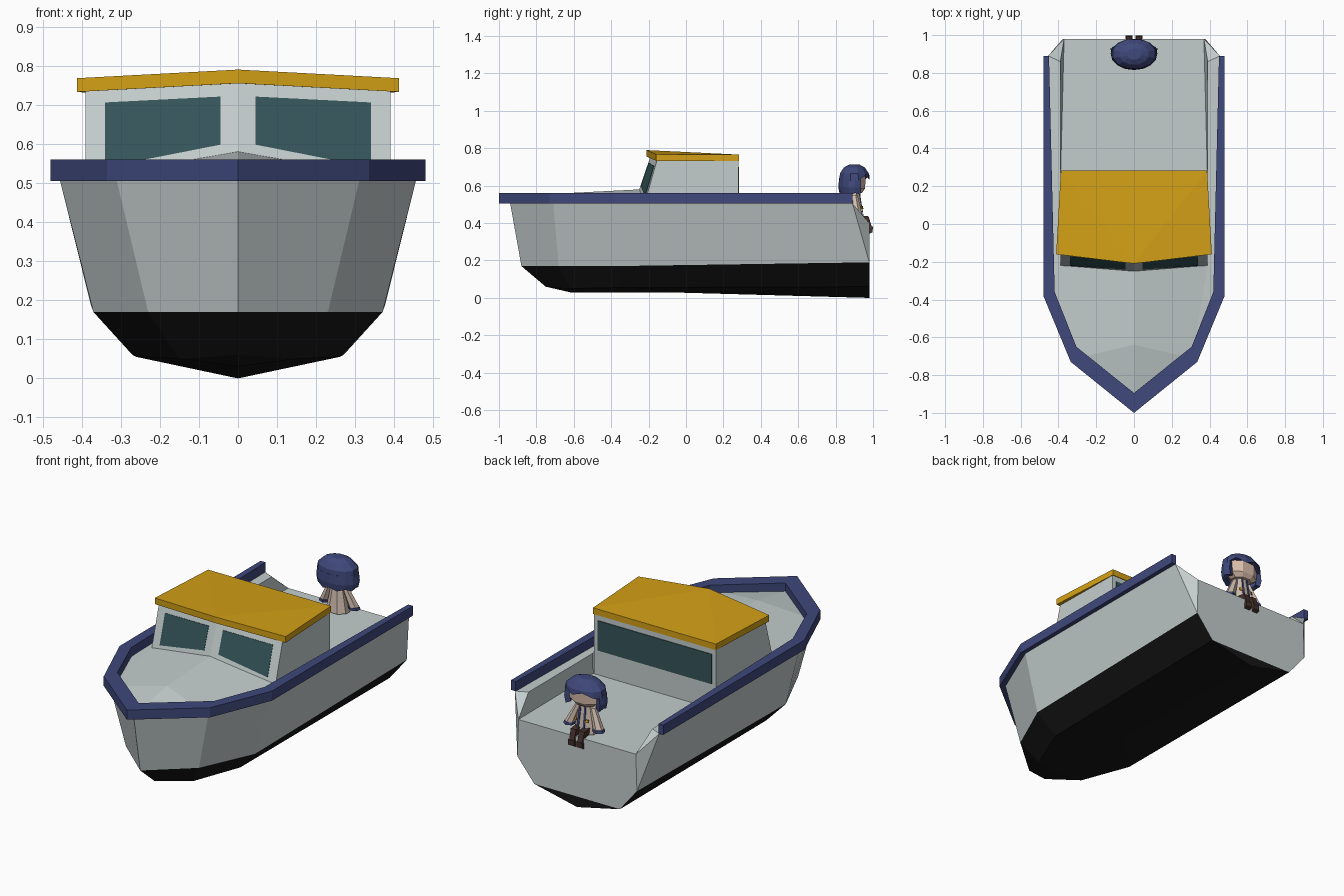
import bpy, bmesh
from math import sin, cos, radians
from mathutils import Vector

if "Cube" in bpy.data.objects:
    bpy.data.objects.remove(bpy.data.objects["Cube"])


def mat(name, r, g, b):
    m = bpy.data.materials.new(name)
    m.diffuse_color = (r, g, b, 1)
    m.use_nodes = True
    m.node_tree.nodes["Principled BSDF"].inputs["Base Color"].default_value = m.diffuse_color
    return m


GREY = mat("pale_grey", .55, .61, .61)
BLACK = mat("black", .008, .008, .008)
NAVY = mat("navy", .05, .065, .2)
YELLOW = mat("yellow", .65, .35, .008)
GLASS = mat("glass", .035, .09, .1)
CREAM = mat("cream", .62, .5, .42)
SKIN = mat("skin", .72, .52, .42)
BROWN = mat("brown", .06, .03, .025)


def build(name, faces, mats, mirror=False):
    """faces: list of point lists; a (points, index) tuple picks a material."""
    bm = bmesh.new()
    for f in faces:
        pts, mi = f if isinstance(f, tuple) else (f, 0)
        for s in ((1, -1) if mirror else (1,)):
            vs = []
            for p in pts:
                q = Vector((p[0] * s, p[1], p[2]))
                if not vs or (q - vs[-1]).length > 1e-5:
                    vs.append(q)
            bm.faces.new([bm.verts.new(v) for v in vs]).material_index = mi
    bmesh.ops.remove_doubles(bm, verts=bm.verts, dist=1e-4)
    bmesh.ops.recalc_face_normals(bm, faces=bm.faces)
    me = bpy.data.meshes.new(name)
    bm.to_mesh(me)
    bm.free()
    for m in mats:
        me.materials.append(m)
    ob = bpy.data.objects.new(name, me)
    bpy.context.collection.objects.link(ob)
    return ob


def strips(rows, closed=False):
    """Quads between successive rows of points."""
    out = []
    for a, b in zip(rows, rows[1:]):
        n = len(a)
        for i in range(n if closed else n - 1):
            j = (i + 1) % n
            out.append([a[i], a[j], b[j], b[i]])
    return out


def slab(name, poly, off, m, mirror=False):
    top = [Vector(p) + Vector(off) for p in poly]
    return build(name, [poly, top] + strips([poly, top], True), [m], mirror)


def loft(name, rings, m, mirror=False):
    return build(name, strips(rings, True) + [rings[0], rings[-1]], [m], mirror)


def ring(cx, cy, z, rx, ry, n=8, a0=22.5):
    return [(cx + rx * cos(radians(a0 + 360 * i / n)),
             cy + ry * sin(radians(a0 + 360 * i / n)), z) for i in range(n)]


# Hull: gunwale, waterline, chine and keel lines of one half, bow to stern
gun = [(0, -.94, .505), (.31, -.71, .505), (.455, -.37, .505), (.455, .89, .505)]
water = [(0, -.88, .17), (.23, -.68, .17), (.37, -.37, .17), (.377, .98, .19)]
chine = [(0, -.75, .06), (.15, -.62, .05), (.26, -.35, .055), (.27, .98, .06)]
keel = [(0, -.75, .06), (0, -.62, .03), (0, -.1, .03), (0, .98, 0)]
T, P = (.37, .98, .40), (.39, .86, .505)
mid_top, mid_low = (0, .98, .40), (0, .98, .06)
hull = strips([gun, water])
hull += [(f, 1) for f in strips([water, chine])]
hull += [([chine[0], keel[1], chine[1]], 1),
         ([chine[1], keel[1], keel[2], chine[2]], 1),
         ([chine[2], keel[2], keel[3], chine[3]], 1)]
# Transom, with the chamfered corner
hull += [[gun[3], T, water[3]], [T, water[3], chine[3], mid_low, mid_top],
         ([chine[3], keel[3], mid_low], 1)]
# Foredeck, side decks, cockpit wall and cockpit floor
crown, apex, front = (0, -.64, .56), (0, -.245, .58), (.39, -.22, .513)
side, floor, floor_mid = (.39, .28, .505), (.388, .28, .39), (0, .28, .39)
hull += [[gun[0], gun[1], crown], [crown, gun[1], front, apex], [gun[1], gun[2], front],
         [gun[2], front, side, P, gun[3]], [gun[3], P, T], [P, side, floor, T],
         [T, floor, floor_mid, mid_top]]
build("hull_and_deck", hull, [GREY, BLACK], True)

# Rubbing rail around the gunwale
outer = [(0, -1), (.335, -.73), (.48, -.38), (.48, .89)]
inner = [(0, -.895), (.305, -.65), (.42, -.36), (.45, .89)]
rows = [[(x, y, z) for x, y in line] for line, z in
        ((outer, .505), (outer, .56), (inner, .56), (inner, .505), (outer, .505))]
build("gunwale_rail", strips(rows) + [[r[-1] for r in rows[:4]]], [NAVY], True)

# Cabin
a, b, c, d = (0, -.25, .58), (.39, -.22, .51), (.39, -.155, .737), (0, -.19, .757)
e, f, g = (.385, .28, .385), (.385, .28, .735), (0, .28, .735)
build("cabin", [[a, b, c, d], [b, e, f, c], [e, f, g, (0, .28, .385)], [c, d, g, f],
                [a, b, e, (0, .28, .385)]], [GREY], True)


def screen(x, z):
    """Point on the raked windscreen."""
    u = x / .39
    zb, zt = .58 - .07 * u, .757 - .02 * u
    v = (z - zb) / (zt - zb)
    return (x, (-.25 + .03 * u) * (1 - v) + (-.19 + .035 * u) * v + .002, z)


slab("windscreen", [screen(.045, .598), screen(.34, .54), screen(.34, .706), screen(.045, .721)],
     (0, -.005, 0), GLASS, True)
slab("rear_window", [(-.36, .279, .53), (.36, .279, .53), (.36, .279, .7), (-.36, .279, .7)],
     (0, .005, 0), GLASS)

# Roof, peaked at the front and flat at the back
top = [(0, -.21, .79), (.412, -.16, .768), (.387, .284, .766), (0, .284, .766)]
low = [(x, y, z - .035) for x, y, z in top]
build("cabin_roof", strips([top, low]) + [t for q in (top, low) for t in (q[:3], [q[0]] + q[2:])],
      [YELLOW], True)

# Seated figure facing aft: head and hair
CY = .9
loft("head", [ring(0, CY, .562, .06, .045), ring(0, CY, .585, .095, .062),
              ring(0, CY, .66, .1, .066)], SKIN)
N = 12
fringe = [(x, y, .625 if y < CY + .03 else (.655 if i % 2 else .632))
          for i, (x, y, z) in enumerate(ring(0, CY, 0, .122, .083, N, 15))]
loft("hair_top", [fringe, ring(0, CY, .665, .115, .08, N, 15), ring(0, CY, .697, .08, .058, N, 15),
                  ring(0, CY, .712, .04, .03, N, 15)], NAVY)


def arc(rx, ry, z, jag=0):
    return [(rx * cos(radians(t)), CY + ry * sin(radians(t)), z + jag * (i % 2))
            for i, t in enumerate(range(-205, 26, 23))]


back = [arc(.118, .082, .64), arc(.124, .085, .59), arc(.115, .08, .55, .012),
        arc(.088, .058, .56), arc(.098, .066, .64), arc(.118, .082, .64)]
build("hair_back", strips(back) + [[r[k] for r in back[:5]] for k in (0, -1)], [NAVY])

# Coat, sleeves and trim
loft("coat", [ring(0, .9, .405, .068, .052), ring(0, .9, .47, .054, .042),
              ring(0, .9, .57, .034, .028)], CREAM)
loft("sleeve", [ring(.09, .915, .442, .03, .028, 6), ring(.045, .9, .55, .016, .018, 6)],
     CREAM, True)
loft("cuff", [ring(.093, .916, .43, .033, .031, 6), ring(.089, .914, .445, .032, .03, 6)],
     NAVY, True)
slab("coat_stripe", [(.014, .95, .41), (.026, .95, .41), (.02, .926, .56), (.01, .926, .56)],
     (0, .004, 0), NAVY, True)
slab("button", [(.028, .943, .475), (.042, .937, .475), (.042, .934, .49), (.028, .94, .49)],
     (0, .006, 0), YELLOW, True)


# Legs hanging over the transom, with shoes
def square(y, z, w, hy, hz):
    return [(.026 - w, y - hy, z - hz), (.026 + w, y - hy, z - hz),
            (.026 + w, y + hy, z + hz), (.026 - w, y + hy, z + hz)]


loft("leg", [square(.91, .425, .018, 0, .018), square(.968, .42, .017, .008, .016),
             square(.984, .37, .014, .012, .002)], BROWN, True)
loft("shoe", [square(.985, .378, .018, .014, .004), square(.985, .345, .018, .013, .006)],
     BROWN, True)
